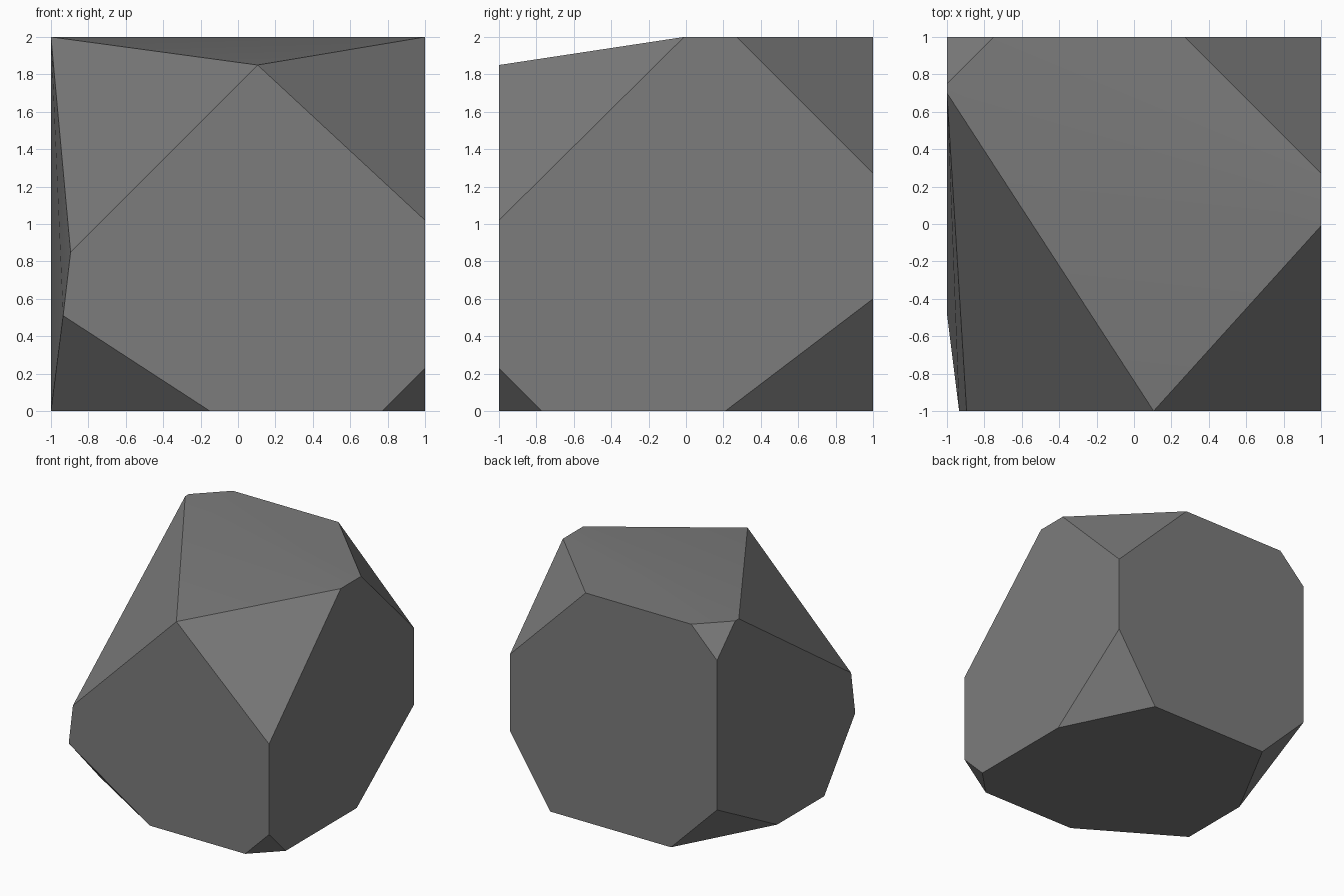
import bpy, bmesh, math

if "Cube" in bpy.data.objects:
    bpy.data.objects.remove(bpy.data.objects["Cube"], do_unlink=True)

# Block corners (side signs) and how far each cut runs along x, y and z;
# zero means that edge has no cut point of its own
CUTS = {
    (1, -1, 1): (0, 0.99, 0.98),
    (-1, -1, 1): (0, 1.70, 0),
    (1, 1, 1): (0.73, 0.73, 0.73),
    (-1, 1, 1): (0.25, 0.25, 0.25),
    (1, -1, -1): (0.23, 0.23, 0.23),
    (-1, -1, -1): (0.85, 0.52, 0),
    (1, 1, -1): (0.39, 0.79, 0.60),
    (-1, 1, -1): (0.445, 0.83, 0.445),
}
# Front points where neighbouring cuts run into each other
SHARED = [(0.105, -1, 1.85), (-0.895, -1, 0.85), (-0.935, -1, 0.51)]

bm = bmesh.new()
for corner, cuts in CUTS.items():
    for axis, cut in enumerate(cuts):
        if cut:
            point = list(corner)
            point[axis] -= corner[axis] * cut
            point[2] += 1
            bm.verts.new(point)
for point in SHARED:
    bm.verts.new(point)

# Wrap the cut points in a faceted skin and merge flat neighbours
hull = bmesh.ops.convex_hull(bm, input=bm.verts[:])
loose = [v for v in bm.verts if not v.link_faces]
bmesh.ops.delete(bm, geom=loose, context="VERTS")
bmesh.ops.dissolve_limit(bm, angle_limit=math.radians(0.5),
                         verts=bm.verts[:], edges=bm.edges[:])
bmesh.ops.recalc_face_normals(bm, faces=bm.faces[:])

mesh = bpy.data.meshes.new("faceted_rock")
bm.to_mesh(mesh)
bm.free()
rock = bpy.data.objects.new("faceted_rock", mesh)
bpy.context.collection.objects.link(rock)

# Stone colour
stone = bpy.data.materials.new("stone_grey")
stone.use_nodes = True
grey = (0.2, 0.2, 0.2, 1)
stone.diffuse_color = grey
stone.node_tree.nodes["Principled BSDF"].inputs["Base Color"].default_value = grey
mesh.materials.append(stone)

# Soft shading over the slight bends, crisp cut edges
bpy.ops.object.select_all(action="DESELECT")
rock.select_set(True)
bpy.context.view_layer.objects.active = rock
bpy.ops.object.shade_smooth_by_angle(angle=math.radians(30))
